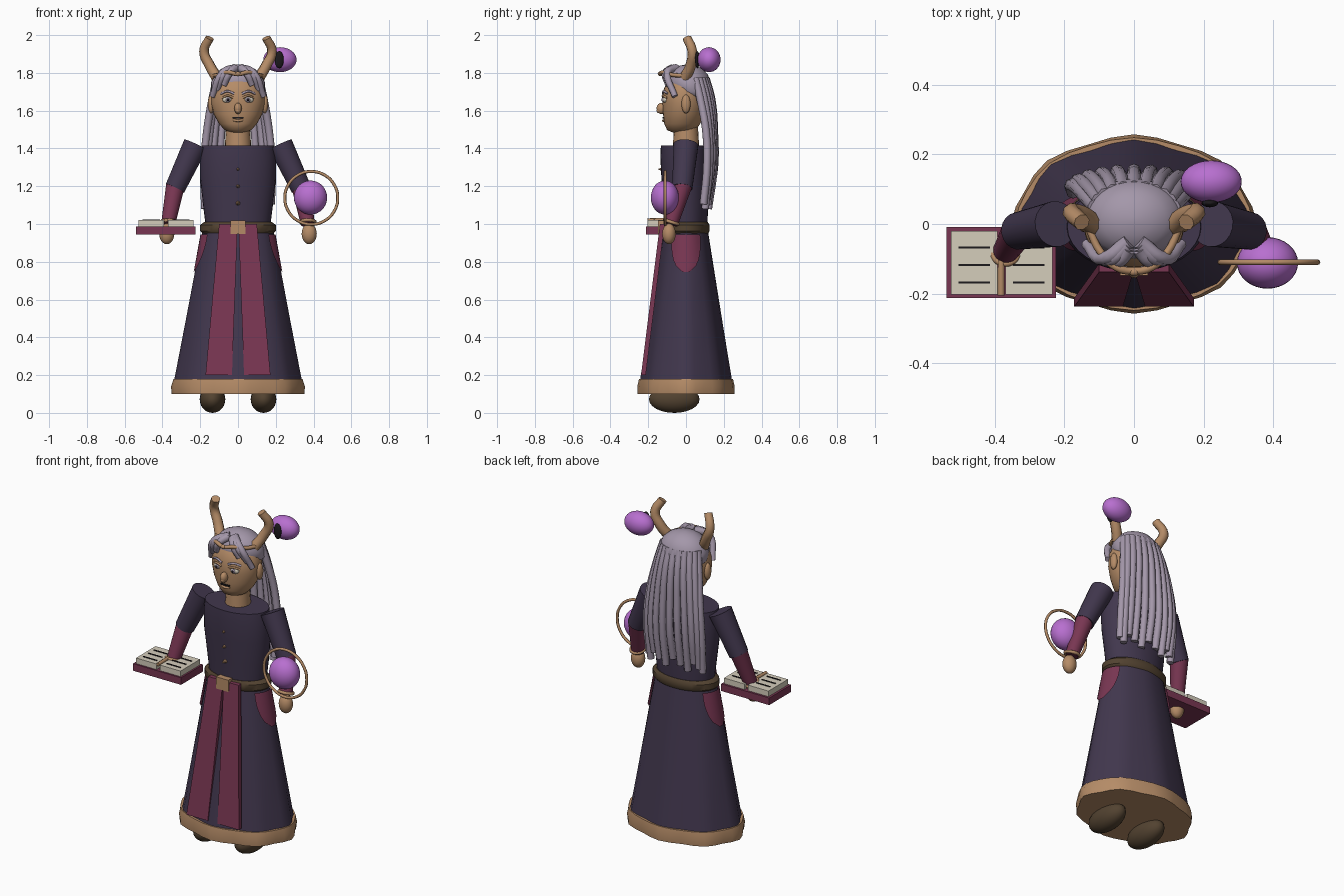
import bpy, bmesh, math
from mathutils import Vector, Matrix

cube = bpy.data.objects.get("Cube")
if cube:
    bpy.data.objects.remove(cube, do_unlink=True)


def material(name, rgb):
    m = bpy.data.materials.new(name)
    m.use_nodes = True
    m.diffuse_color = (*rgb, 1)
    m.node_tree.nodes["Principled BSDF"].inputs["Base Color"].default_value = (*rgb, 1)
    return m


ROBE = material("dark purple cloth", (.053, .038, .075))
CRIMSON = material("crimson cloth", (.19, .037, .085))
TAN = material("tan", (.46, .26, .135))
VIOLET = material("violet glow", (.48, .16, .63))
HAIR = material("lilac grey hair", (.37, .31, .40))
LEATHER = material("brown leather", (.085, .055, .03))
PAPER = material("cream paper", (.66, .61, .5))
INK = material("black ink", (.012, .01, .012))


def finish(name, bm, mat, angle=40):
    bmesh.ops.recalc_face_normals(bm, faces=bm.faces)
    me = bpy.data.meshes.new(name)
    bm.to_mesh(me)
    bm.free()
    me.materials.append(mat)
    me.shade_smooth()
    me.set_sharp_from_angle(angle=math.radians(angle))
    ob = bpy.data.objects.new(name, me)
    bpy.context.collection.objects.link(ob)
    return ob


def ball(name, mat, centre, radii, seg=24):
    bm = bmesh.new()
    bmesh.ops.create_uvsphere(bm, u_segments=seg, v_segments=seg // 2, radius=1,
                              matrix=Matrix.Translation(centre) @ Matrix.Diagonal((*radii, 1)))
    return finish(name, bm, mat)


def box(name, mat, lo, hi):
    lo, hi = Vector(lo), Vector(hi)
    bm = bmesh.new()
    bmesh.ops.create_cube(bm, size=1, matrix=Matrix.Translation((lo + hi) / 2)
                          @ Matrix.Diagonal((*(hi - lo), 1)))
    return finish(name, bm, mat)


def cone(name, mat, a, b, r1, r2, seg=20):
    a, b = Vector(a), Vector(b)
    turn = (b - a).to_track_quat('Z', 'Y').to_matrix().to_4x4()
    bm = bmesh.new()
    bmesh.ops.create_cone(bm, cap_ends=True, segments=seg, radius1=r1, radius2=r2,
                          depth=(b - a).length, matrix=Matrix.Translation((a + b) / 2) @ turn)
    return finish(name, bm, mat)


def tube(name, mat, pts, r, taper=1, cyclic=False):
    cu = bpy.data.curves.new(name, 'CURVE')
    cu.dimensions = '3D'
    cu.bevel_depth, cu.bevel_resolution, cu.use_fill_caps = r, 2, True
    cu.resolution_u = 5
    sp = cu.splines.new('BEZIER')
    sp.bezier_points.add(len(pts) - 1)
    for i, (bp, p) in enumerate(zip(sp.bezier_points, pts)):
        bp.co = p
        bp.handle_left_type = bp.handle_right_type = 'AUTO'
        bp.radius = 1 + (taper - 1) * i / (len(pts) - 1)
    sp.use_cyclic_u = cyclic
    cu.materials.append(mat)
    ob = bpy.data.objects.new(name, cu)
    bpy.context.collection.objects.link(ob)
    return ob


def hoop(name, mat, centre, radius, r, u, v):
    c, u, v = Vector(centre), Vector(u), Vector(v)
    ring = [math.tau * i / 12 for i in range(12)]
    return tube(name, mat, [c + radius * (u * math.cos(a) + v * math.sin(a)) for a in ring], r, cyclic=True)


def loft(name, mat, rings, seg=32, fold=0, angle=40):
    """Stack of ellipses (z, rx, ry, y centre); fold scallops the lower rings."""
    bm = bmesh.new()
    rows = []
    for k, (z, rx, ry, cy) in enumerate(rings):
        amp = fold * (1 - k / len(rings))
        row = []
        for i in range(seg):
            a = math.tau * i / seg
            f = 1 + amp * math.cos(8 * a)
            row.append(bm.verts.new((rx * f * math.cos(a), cy + ry * f * math.sin(a), z)))
        rows.append(row)
    for lo, hi in zip(rows, rows[1:]):
        for i in range(seg):
            j = (i + 1) % seg
            bm.faces.new((lo[i], lo[j], hi[j], hi[i]))
    bm.faces.new(rows[0])
    bm.faces.new(rows[-1])
    return finish(name, bm, mat, angle)


def skirt_size(z):
    t = (z - .1) / .86
    return .342 - .155 * t, .248 - .132 * t


# Robe: skirt, hem, bodice, belt
loft("skirt", ROBE, [(z, *skirt_size(z), 0) for z in (.11, .3, .5, .75, .96)], fold=.03)
loft("hem", TAN, [(.1, .342, .25, 0), (.14, .347, .253, 0), (.18, .338, .246, 0)], fold=.03)
loft("bodice", ROBE, [(.98, .17, .112, 0), (1.1, .185, .118, 0), (1.24, .2, .125, -.005),
                      (1.36, .2, .128, -.008), (1.415, .192, .125, -.008)])
loft("belt", LEATHER, [(.948, .185, .115, 0), (.962, .2, .125, 0), (.995, .2, .125, 0), (1.01, .18, .115, 0)])
box("buckle", TAN, (-.04, -.148, .948), (.04, -.11, 1.018))
for z in (1.11, 1.2, 1.29):
    cone("button", TAN, (0, -.118, z), (0, -.145, z), .012, .003, 8)

# Front panel strips and hip flaps, mirrored
for s in (-1, 1):
    bm = bmesh.new()
    front = [(.002, -.138, 1), (.1, -.138, 1), (.172, -.238, .2), (.032, -.238, .2)]
    verts = [[bm.verts.new((s * x, y + d, z)) for x, y, z in front] for d in (0, .025)]
    bm.faces.new(verts[0])
    bm.faces.new(verts[1])
    for i in range(4):
        j = (i + 1) % 4
        bm.faces.new((verts[0][i], verts[0][j], verts[1][j], verts[1][i]))
    finish("front_panel", bm, CRIMSON)

    bm = bmesh.new()
    rows = []
    for k in range(7):
        t = k / 6
        z = .945 - .2 * t
        rx, ry = skirt_size(z)
        half = math.radians(36) * math.sqrt(1 - .97 * t * t)
        rows.append([bm.verts.new((s * (rx + .009) * math.cos(a), (ry + .009) * math.sin(a), z))
                     for a in [half * (i / 4 - 1) for i in range(9)]])
    for lo, hi in zip(rows, rows[1:]):
        for i in range(8):
            bm.faces.new((lo[i], lo[i + 1], hi[i + 1], hi[i]))
    finish("hip_flap", bm, CRIMSON)

    # Feet and arms
    ball("foot", LEATHER, (s * .135, -.062, .072), (.068, .134, .072))
    elbow, wrist = (s * .333, -.02, 1.19), (s * .37, -.08, 1.0)
    cone("upper_sleeve", ROBE, (s * .225, 0, 1.42), elbow, .066, .054)
    cone("forearm_sleeve", CRIMSON, (s * .33, -.015, 1.21), wrist, .05, .037)
    hoop("bracelet", TAN, (s * .37, -.078, 1.01), .038, .009, (1, 0, 0), (0, .95, -.3))
    ball("hand", TAN, (s * .377, -.09, .948), (.04, .036, .055))

# Neck and head
cone("neck", TAN, (0, 0, 1.40), (0, 0, 1.54), .07, .062)
loft("head", TAN, [(1.485, .035, .04, -.03), (1.497, .07, .075, -.025), (1.53, .1, .095, -.02),
                   (1.58, .128, .108, -.013), (1.64, .143, .115, -.01), (1.7, .142, .115, -.008),
                   (1.75, .125, .1, -.002), (1.79, .09, .075, .005)], angle=60)
ball("nose", TAN, (0, -.13, 1.612), (.02, .026, .03), 16)
ball("nose_tip", TAN, (0, -.142, 1.6), (.014, .014, .014), 12)
box("mouth", INK, (-.028, -.125, 1.559), (.028, -.112, 1.567))
tube("lower_lip", TAN, [(-.026, -.112, 1.551), (0, -.12, 1.547), (.026, -.112, 1.551)], .007)
for s in (-1, 1):
    ball("ear", TAN, (s * .142, 0, 1.635), (.018, .024, .05), 16)
    ball("eye", PAPER, (s * .053, -.108, 1.658), (.029, .016, .018), 16)
    ball("iris", HAIR, (s * .053, -.122, 1.658), (.013, .006, .013), 12)
    ball("pupil", INK, (s * .053, -.127, 1.658), (.007, .004, .007), 12)
    tube("eyelid", TAN, [(s * .024, -.12, 1.668), (s * .053, -.122, 1.679), (s * .084, -.1, 1.667)], .006)
    tube("eyebrow", HAIR, [(s * .02, -.122, 1.69), (s * .055, -.118, 1.703), (s * .09, -.098, 1.69)], .006)

# Hair: cap, fringe locks, long strands down the back
loft("hair_cap", HAIR, [(1.67, .12, .07, .045), (1.7, .142, .105, .025), (1.75, .143, .115, .015),
                        (1.79, .125, .103, .013), (1.82, .092, .078, .012), (1.838, .052, .045, .012),
                        (1.845, .012, .01, .012)], angle=60)
for s in (-1, 1):
    for x, z, drop in ((.075, 1.735, .02), (.112, 1.71, .01), (.136, 1.675, 0)):
        tube("fringe_lock", HAIR, [(s * .015, -.05 - drop, 1.825), (s * x * .6, -.098 - drop / 2, 1.8),
                                   (s * x, -.14 + x * .6, z)], .023, .7)
for i in range(11):
    u = i / 5 - 1
    a = u * 1.35
    x, back = math.sin(a), math.cos(a)
    end = 1.08 + .05 * (i % 3) / 2
    tube("long_strand", HAIR, [(.115 * x, .035 + .07 * back, 1.77), (.14 * x, .06 + .075 * back, 1.66),
                               (.17 * x, .095 + .055 * back, 1.48), (.185 * x, .1 + .05 * back, 1.3),
                               (.18 * x, .085 + .035 * back, end)], .021, .95)

# Circlet and horns
tube("circlet", TAN, [(-.13, -.01, 1.785), (-.1, -.075, 1.79), (-.05, -.125, 1.803), (0, -.135, 1.793),
                      (.05, -.125, 1.803), (.1, -.075, 1.79), (.13, -.01, 1.785)], .011)
ball("circlet_stone", TAN, (0, -.138, 1.795), (.016, .012, .012), 12)
for s in (-1, 1):
    tube("horn", TAN, [(s * .112, -.005, 1.775), (s * .15, .025, 1.84), (s * .18, .033, 1.915),
                       (s * .15, .005, 1.985)], .03, .8)

# Floating orb beside the horn
ball("horn_orb", VIOLET, (.222, .122, 1.87), (.088, .061, .066), 32)
ball("horn_orb_mark", INK, (.218, .06, 1.87), (.024, .012, .046), 16)

# Orb and ring over the left hand
ball("hand_orb", VIOLET, (.384, -.112, 1.14), (.088, .074, .09), 32)
hoop("orb_ring", TAN, (.388, -.11, 1.138), .14, .008, (1, 0, 0), (0, 0, 1))

# Open book on the right hand
box("book_cover", CRIMSON, (-.54, -.213, .945), (-.225, -.008, .987))
for x in (-.527, -.37):
    box("page_block", PAPER, (x, -.203, .985), (x + .135, -.02, 1.02))
    for y in (-.168, -.118, -.068):
        box("text_line", INK, (x + .022, y - .003, 1.018), (x + .113, y + .003, 1.024))
tube("bookmark", TAN, [(-.382, -.205, 1.02), (-.382, -.13, 1.022), (-.38, -.05, 1.022)], .01)
